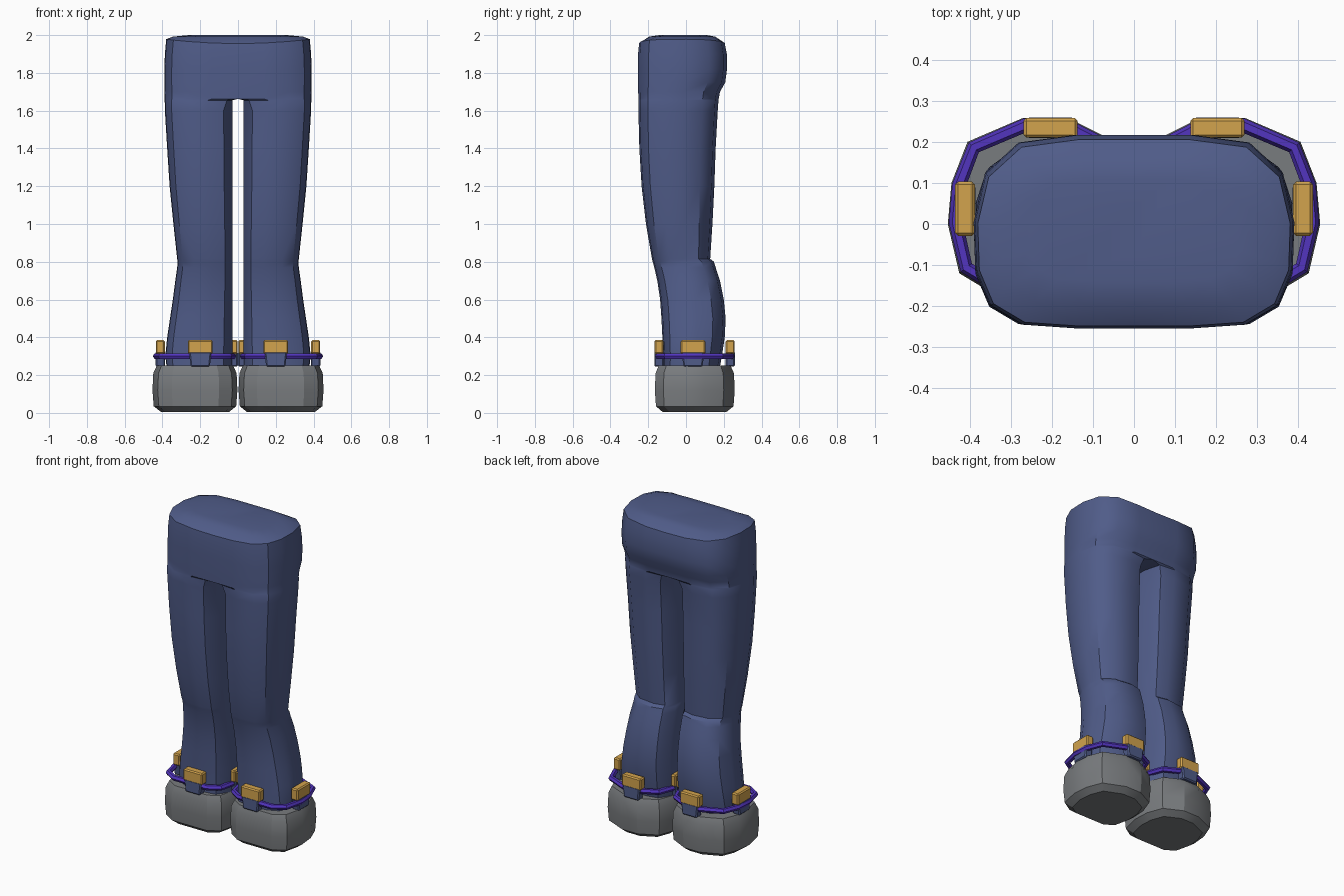
import bpy, bmesh, math
from mathutils import Matrix

cube = bpy.data.objects.get("Cube")
if cube:
    bpy.data.objects.remove(cube, do_unlink=True)


def material(name, rgb):
    m = bpy.data.materials.new(name)
    m.use_nodes = True
    m.diffuse_color = (*rgb, 1)
    node = next(n for n in m.node_tree.nodes if n.type == 'BSDF_PRINCIPLED')
    node.inputs["Base Color"].default_value = (*rgb, 1)
    return m


DENIM = material("denim blue", (0.08, 0.107, 0.25))
GREY = material("shoe grey", (0.19, 0.20, 0.21))
GOLD = material("buckle gold", (0.65, 0.37, 0.075))
PURPLE = material("band purple", (0.085, 0.035, 0.52))


def activate(ob):
    bpy.ops.object.select_all(action='DESELECT')
    ob.select_set(True)
    bpy.context.view_layer.objects.active = ob


def finish(ob, mat, angle):
    """Colour, mirror to the other leg and shade."""
    ob.data.materials.append(mat)
    activate(ob)
    mod = ob.modifiers.new("mirror", 'MIRROR')
    mod.merge_threshold = 0.0005
    bpy.ops.object.modifier_apply(modifier=mod.name)
    bpy.ops.object.shade_smooth_by_angle(angle=math.radians(angle))


def to_object(bm, name):
    bmesh.ops.recalc_face_normals(bm, faces=bm.faces)
    me = bpy.data.meshes.new(name)
    bm.to_mesh(me)
    bm.free()
    ob = bpy.data.objects.new(name, me)
    bpy.context.collection.objects.link(ob)
    return ob


def loft(name, rings):
    """Skin closed rings, leaving out faces lying on the centre plane."""
    bm = bmesh.new()
    loops = [[bm.verts.new(p) for p in ring] for ring in rings]
    n = len(loops[0])
    for a, b in zip(loops, loops[1:]):
        for i in range(n):
            j = (i + 1) % n
            quad = (a[i], a[j], b[j], b[i])
            if max(v.co.x for v in quad) > 1e-4:
                bm.faces.new(quad)
    bm.faces.new(loops[0][::-1])
    bm.faces.new(loops[-1])
    return to_object(bm, name)


# Trousers: one leg and half the hips as a single loft
OUTER = [(.36, -1), (.7, -.96), (.9, -.76), (.99, -.4), (1, .1),
         (.93, .6), (.72, .92), (.36, 1)]


def section(z, xi, xo, yf, yb, c):
    """c rounds the inner corners: 1 on the leg, 0 on the hips."""
    inner = [(.13 * c, 1 - .1 * c), (0, .45), (0, -.45), (.13 * c, -1 + .08 * c)]
    mid, half = (yf + yb) / 2, (yb - yf) / 2
    return [(xi + u * (xo - xi), mid + v * half, z) for u, v in OUTER + inner]


LEG = [  # z, inner x, outer x, front y, back y, rounding
    (.22, .035, .375, -.12, .175, 1),
    (.30, .03, .385, -.12, .19, 1),
    (.40, .03, .375, -.125, .205, 1),
    (.50, .03, .36, -.13, .21, 1),
    (.60, .03, .345, -.137, .2, 1),
    (.70, .03, .332, -.152, .18, 1),
    (.77, .03, .322, -.168, .157, 1),
    (.80, .03, .32, -.176, .148, 1),
    (.815, .03, .322, -.18, .128, 1),
    (1.0, .03, .342, -.212, .14, 1),
    (1.2, .03, .362, -.235, .15, 1),
    (1.4, .03, .375, -.247, .157, 1),
    (1.6, .03, .387, -.252, .168, 1),
    (1.655, .03, .388, -.252, .172, .6),
    (1.662, 0, .388, -.252, .173, 0),
    (1.70, 0, .389, -.253, .18, 0),
    (1.75, 0, .39, -.254, .208, 0),
    (1.82, 0, .39, -.254, .217, 0),
    (1.90, 0, .387, -.254, .216, 0),
]
rings = [section(*row) for row in LEG]
rim = section(1.955, 0, .38, -.248, .205, 0)
rings.append([(x, y, z + .16 * x * x) for x, y, z in rim])
rings.append(section(1.992, 0, .345, -.195, .155, 0))
rings.append(section(2.0, 0, .26, -.14, .11, 0))
finish(loft("trousers", rings), DENIM, 35)

# Shoes: chunky faceted blocks with chamfered top and sole
SHOE = [(.27, .258), (.405, .2), (.444, .1), (.453, 0), (.425, -.12), (.35, -.165),
        (.1, -.165), (.03, -.12), (.003, 0), (.008, .1), (.045, .2), (.16, .258)]
CX, CY = .225, .04


def scaled(outline, s, z):
    return [(CX + (x - CX) * s, CY + (y - CY) * s, z) for x, y in outline]


finish(loft("shoes", [scaled(SHOE, s, z) for s, z in
                      [(.8, .005), (.97, .035), (1, .12), (.98, .21), (.9, .25)]]), GREY, 25)

# Ankle bands: a thin tube following the shoe outline
curve = bpy.data.curves.new("ankle_bands", 'CURVE')
curve.dimensions = '3D'
curve.bevel_depth = .017
curve.bevel_resolution = 1
spline = curve.splines.new('POLY')
path = scaled(SHOE, .915, .3)
spline.points.add(len(path) - 1)
for pt, co in zip(spline.points, path):
    pt.co = (*co, 1)
spline.use_cyclic_u = True
bands = bpy.data.objects.new("ankle_bands", curve)
bpy.context.collection.objects.link(bands)
activate(bands)
bpy.ops.object.convert(target='MESH')
finish(bpy.context.object, PURPLE, 30)


# Buckles and belt loops on four sides of each ankle
def block(name, x, y, turned, width, depth, z0, z1, taper, mat):
    bm = bmesh.new()
    bmesh.ops.create_cube(bm, size=1)
    for v in bm.verts:
        if v.co.z < 0:
            v.co.x *= taper
    size = Matrix.Diagonal((width, depth, z1 - z0, 1))
    turn = Matrix.Rotation(math.pi / 2 if turned else 0, 4, 'Z')
    bm.transform(Matrix.Translation((x, y, (z0 + z1) / 2)) @ turn @ size)
    bmesh.ops.bevel(bm, geom=bm.edges[:], offset=.007, segments=1, affect='EDGES')
    finish(to_object(bm, name), mat, 25)


for side, x, y, turned in [("front", .2, -.143, False), ("back", .203, .234, False),
                           ("outer", .411, .037, True), ("inner", .026, .037, True)]:
    block(side + "_buckles", x, y, turned, .132, .048, .312, .385, 1, GOLD)
    block(side + "_belt_loops", x, y, turned, .12, .05, .245, .325, .85, DENIM)
